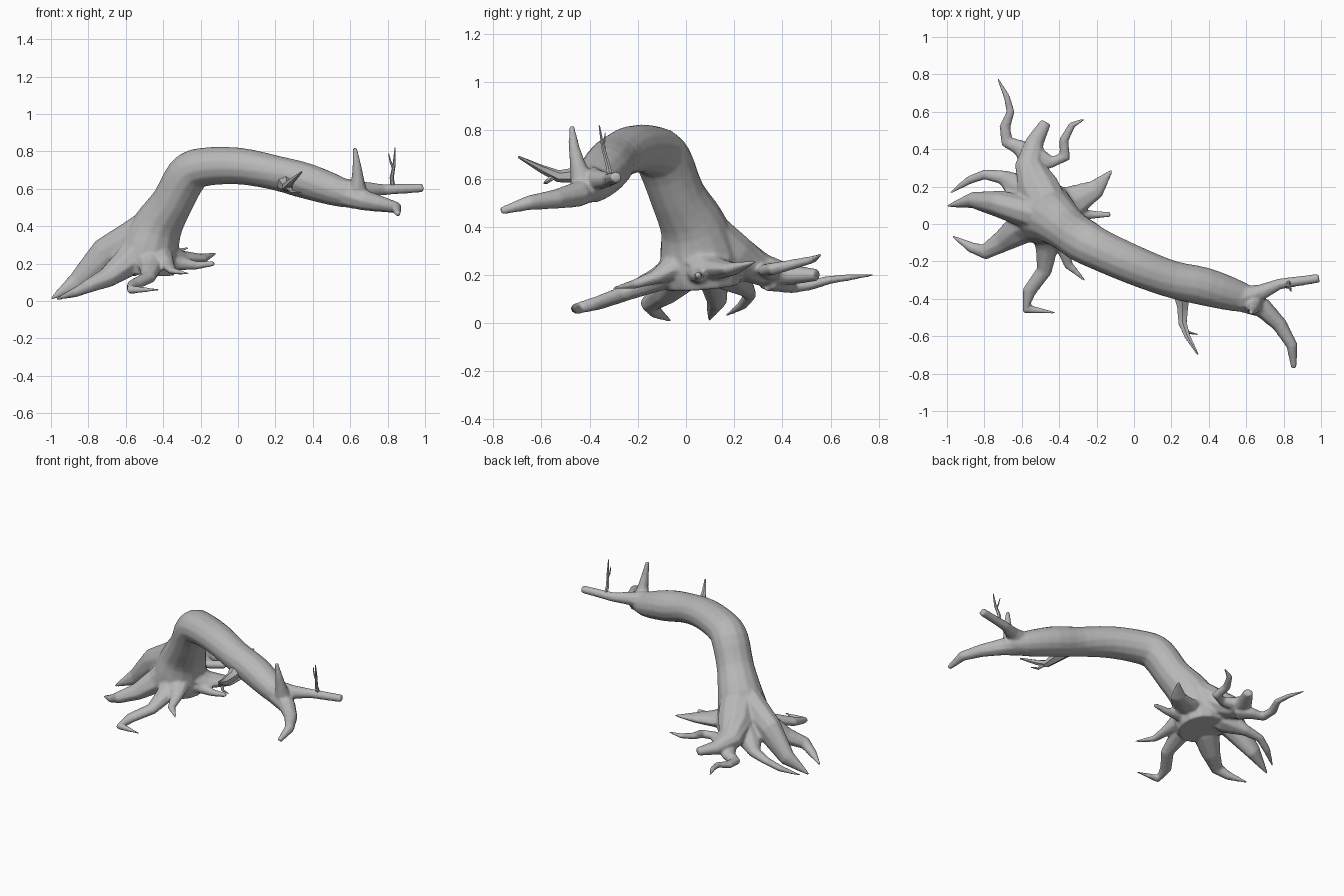
import bpy, bmesh, math
from mathutils import Vector

cube = bpy.data.objects.get("Cube")
if cube:
    bpy.data.objects.remove(cube, do_unlink=True)

# Single plain colour
grey = bpy.data.materials.new("grey_wood")
grey.use_nodes = True
COLOUR = (0.48, 0.48, 0.48, 1)
grey.diffuse_color = COLOUR
grey.node_tree.nodes["Principled BSDF"].inputs["Base Color"].default_value = COLOUR
UP = (0, 0, 1)
SIDEWAYS = (1, 0, 0)


def smooth_path(points, steps):
    """Catmull-Rom curve through the points, with the radius as a fourth value."""
    padded = [points[0]] + points + [points[-1]]
    path = []
    for a, b, c, d in zip(padded, padded[1:], padded[2:], padded[3:]):
        for step in range(steps):
            t = step / steps
            path.append((b * 2 + (c - a) * t + (a * 2 - b * 5 + c * 4 - d) * t ** 2
                         + (b * 3 - a - c * 3 + d) * t ** 3) / 2)
    return path + [points[-1]]


def limb(bm, points, radii, height=1, sides=8, steps=1, hint=UP):
    """Add a closed tube along a path, with one radius per point."""
    path = smooth_path([Vector((*p, r)) for p, r in zip(points, radii)], steps)
    centres = [p.to_3d() for p in path]
    rings = []
    for i, centre in enumerate(centres):
        before = centres[max(i - 1, 0)]
        after = centres[min(i + 1, len(centres) - 1)]
        along = (after - before).normalized()
        up = Vector(hint)
        up = (up - along * up.dot(along)).normalized()
        side = up.cross(along)
        ring = []
        for k in range(sides):
            angle = math.tau * k / sides + math.pi / 2
            offset = side * math.cos(angle) + up * math.sin(angle) * height
            ring.append(bm.verts.new(centre + offset * path[i].w))
        rings.append(ring)
    for low, high in zip(rings, rings[1:]):
        for k in range(sides):
            n = (k + 1) % sides
            bm.faces.new((low[k], low[n], high[n], high[k]))
    bm.faces.new(rings[0][::-1])
    bm.faces.new(rings[-1])


def finish(name, bm):
    """Turn the tubes into a smooth-shaded object."""
    bmesh.ops.recalc_face_normals(bm, faces=bm.faces)
    mesh = bpy.data.meshes.new(name)
    bm.to_mesh(mesh)
    bm.free()
    mesh.materials.append(grey)
    obj = bpy.data.objects.new(name, mesh)
    bpy.context.collection.objects.link(obj)
    bpy.ops.object.select_all(action="DESELECT")
    obj.select_set(True)
    bpy.context.view_layer.objects.active = obj
    bpy.ops.object.shade_smooth_by_angle(angle=math.radians(50))
    return obj


def twig(name, points, radii, hint=UP):
    bm = bmesh.new()
    limb(bm, points, radii, sides=6, hint=hint)
    finish(name, bm)


# Bent trunk with a flat foot
tree = bmesh.new()
limb(tree,
     [(-.49, .07, .15), (-.485, .065, .2), (-.475, .055, .27), (-.43, .03, .4),
      (-.35, -.035, .53), (-.272, -.09, .672), (-.19, -.135, .715), (0, -.22, .722),
      (.2, -.295, .685), (.38, -.335, .637), (.57, -.39, .575), (.68, -.42, .555)],
     [.16, .172, .17, .143, .119, .119, .112, .106, .1, .103, .082, .045],
     height=.93, sides=14, steps=3, hint=(-.6, .3, .7))

# Forked crown: front arm, back arm and upright stub
limb(tree,
     [(.57, -.4, .57), (.69, -.45, .535), (.78, -.54, .515), (.845, -.65, .5), (.855, -.77, .465)],
     [.07, .055, .042, .032, .016])
limb(tree,
     [(.56, -.4, .59), (.68, -.365, .595), (.78, -.32, .595), (.99, -.29, .605)],
     [.07, .044, .03, .025])
limb(tree,
     [(.64, -.42, .55), (.64, -.45, .66), (.635, -.465, .73), (.625, -.475, .82)],
     [.06, .034, .024, .012], hint=SIDEWAYS)

# Left ridge root, a tall fin running down from the trunk
limb(tree,
     [(-.42, .02, .4), (-.56, .06, .32), (-.71, .105, .245), (-.86, .128, .1), (-1, .095, .012)],
     [.1, .09, .075, .044, .006], height=1.25, sides=10)
# Back ridge root with two thin roots growing from it
limb(tree,
     [(-.43, .04, .42), (-.51, .19, .285), (-.56, .32, .22), (-.53, .44, .2), (-.47, .545, .2)],
     [.11, .115, .08, .05, .03], height=.85, sides=10)
limb(tree,
     [(-.55, .34, .18), (-.61, .41, .16), (-.68, .44, .15), (-.69, .52, .16), (-.66, .6, .18),
      (-.68, .68, .19), (-.73, .78, .2)],
     [.065, .045, .036, .031, .024, .019, .007], height=.75)
limb(tree,
     [(-.53, .37, .21), (-.44, .33, .22), (-.37, .36, .225), (-.375, .45, .245),
      (-.33, .53, .265), (-.265, .56, .285)],
     [.055, .034, .034, .027, .02, .007], height=.8)

# Short roots under the arch
limb(tree,
     [(-.43, .06, .27), (-.31, .13, .225), (-.2, .19, .225), (-.115, .29, .255)],
     [.12, .085, .052, .008], height=.55)
limb(tree,
     [(-.42, .05, .24), (-.3, .05, .2), (-.22, .05, .19), (-.125, .05, .2)],
     [.08, .038, .023, .014])
limb(tree,
     [(-.43, -.02, .25), (-.375, -.13, .19), (-.35, -.22, .16), (-.26, -.305, .145)],
     [.09, .04, .026, .007], height=.75)

# Roots spreading to the front and left
limb(tree,
     [(-.48, .03, .26), (-.465, -.12, .18), (-.48, -.25, .125), (-.56, -.36, .085),
      (-.575, -.455, .06), (-.42, -.475, .06)],
     [.12, .064, .043, .038, .03, .007], height=.8)
limb(tree,
     [(-.48, .03, .32), (-.6, -.02, .2), (-.7, -.09, .125), (-.8, -.15, .08),
      (-.87, -.125, .045), (-.97, -.065, .01)],
     [.12, .09, .062, .043, .03, .007], height=.9)
limb(tree,
     [(-.48, .1, .32), (-.6, .18, .2), (-.7, .25, .14), (-.8, .265, .115),
      (-.88, .235, .075), (-.985, .165, .03)],
     [.13, .09, .04, .028, .024, .007], height=.85)

# Blend trunk, crown and roots into one skin
tree_body = finish("trunk_and_roots", tree)
blend = tree_body.modifiers.new("blend", "REMESH")
blend.mode = "VOXEL"
blend.voxel_size = .008
blend.use_smooth_shade = True
soften = tree_body.modifiers.new("soften", "SMOOTH")
soften.factor = .5
soften.iterations = 8

# Fine twigs on the crown and on the front of the trunk
twig("crown_twig",
     [(.83, -.31, .59), (.822, -.325, .66), (.835, -.345, .73), (.84, -.36, .82)],
     [.014, .011, .008, .003], hint=SIDEWAYS)
twig("crown_twig_shoot",
     [(.83, -.34, .71), (.815, -.34, .745), (.805, -.335, .79)],
     [.007, .005, .002], hint=SIDEWAYS)
twig("side_branch",
     [(.25, -.34, .64), (.26, -.44, .615), (.26, -.53, .61), (.285, -.6, .64), (.34, -.695, .69)],
     [.055, .034, .025, .017, .005])
twig("side_branch_shoot",
     [(.265, -.55, .61), (.29, -.58, .585), (.34, -.59, .58)], [.014, .009, .003])
